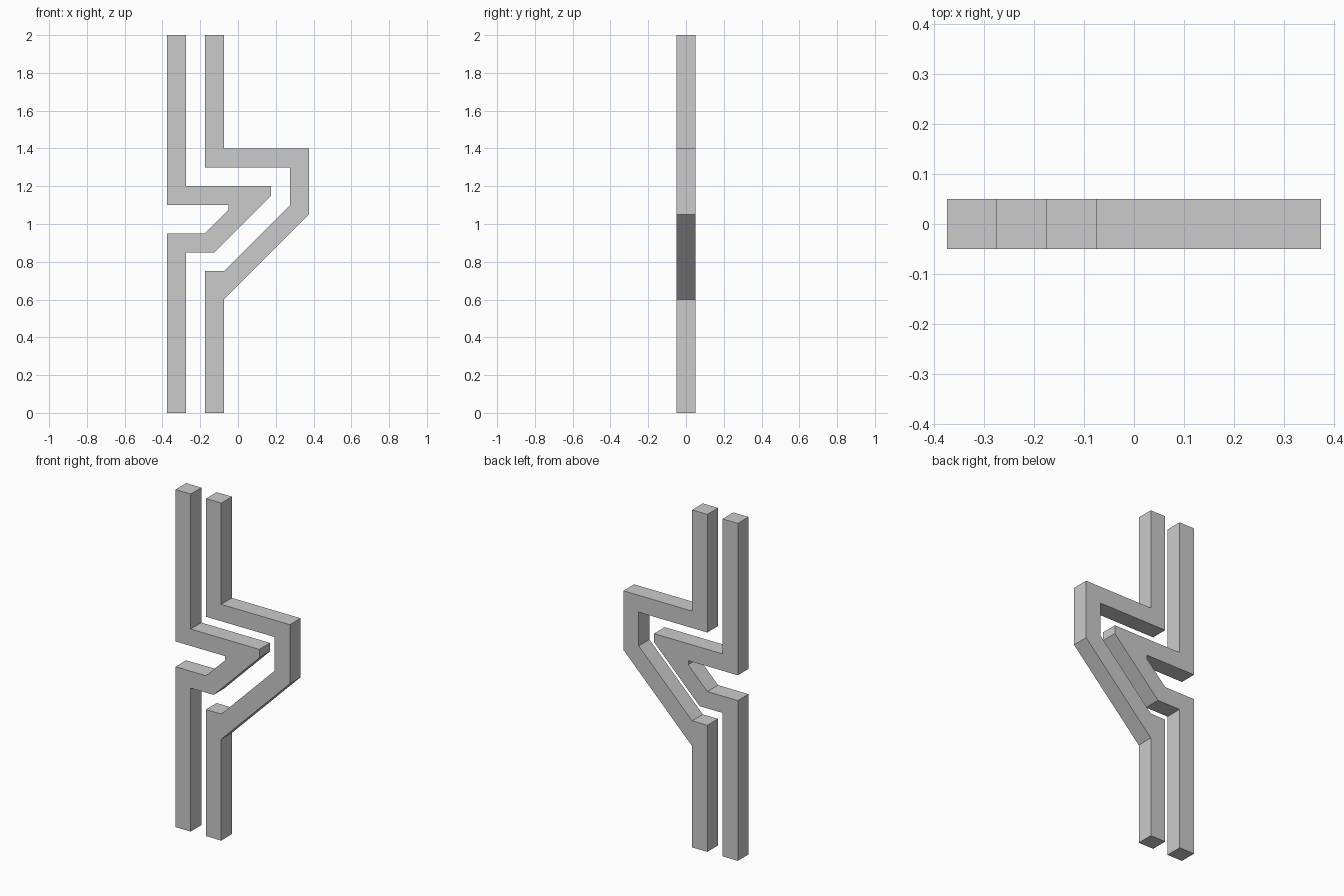
import bpy
import bmesh

cube = bpy.data.objects.get("Cube")
if cube:
    bpy.data.objects.remove(cube, do_unlink=True)

DEPTH = 0.1

grey = bpy.data.materials.new("light_grey")
grey.use_nodes = True
colour = (0.6, 0.6, 0.6, 1.0)
grey.diffuse_color = colour
grey.node_tree.nodes["Principled BSDF"].inputs["Base Color"].default_value = colour


def bar(name, outline):
    """Extrude an x-z outline through the depth, centred on y = 0."""
    bm = bmesh.new()
    face = bm.faces.new([bm.verts.new((x, -DEPTH / 2, z)) for x, z in outline])
    result = bmesh.ops.extrude_face_region(bm, geom=[face], use_keep_orig=True)
    moved = [g for g in result["geom"] if isinstance(g, bmesh.types.BMVert)]
    bmesh.ops.translate(bm, verts=moved, vec=(0, DEPTH, 0))
    bmesh.ops.recalc_face_normals(bm, faces=bm.faces)
    mesh = bpy.data.meshes.new(name)
    bm.to_mesh(mesh)
    bm.free()
    mesh.materials.append(grey)
    obj = bpy.data.objects.new(name, mesh)
    bpy.context.collection.objects.link(obj)
    return obj


# Bar with the short pointed bend
bar("inner_bent_bar", [
    (-0.375, 2), (-0.275, 2), (-0.275, 1.2), (0.175, 1.2), (0.175, 1.15),
    (-0.125, 0.85), (-0.275, 0.85), (-0.275, 0), (-0.375, 0),
    (-0.375, 0.95), (-0.175, 0.95), (-0.05, 1.075), (-0.05, 1.1),
    (-0.375, 1.1),
])

# Bar that wraps around the first bend
bar("outer_bent_bar", [
    (-0.175, 2), (-0.075, 2), (-0.075, 1.4), (0.375, 1.4), (0.375, 1.05),
    (-0.075, 0.6), (-0.075, 0), (-0.175, 0), (-0.175, 0.75),
    (-0.075, 0.75), (0.275, 1.1), (0.275, 1.3), (-0.175, 1.3),
])
